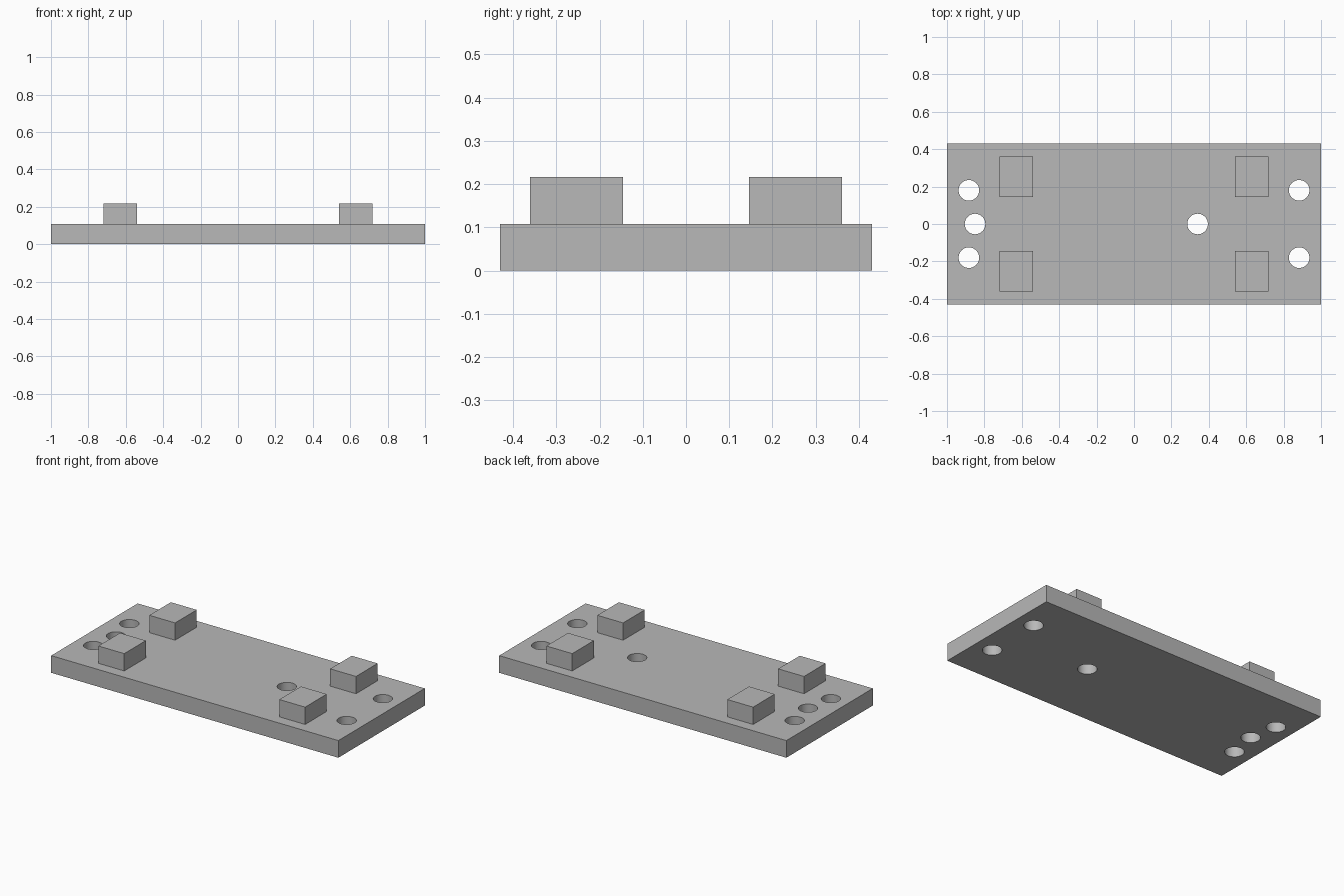
import bpy

cube = bpy.data.objects.get("Cube")
if cube:
    bpy.data.objects.remove(cube, do_unlink=True)

LENGTH, WIDTH, THICK = 2.0, 0.86, 0.108
BLOCK_SIZE = (0.18, 0.215, 0.109)
HOLE_RADIUS = 0.055

grey = bpy.data.materials.new("plain grey")
grey.use_nodes = True
colour = (0.48, 0.48, 0.48, 1)
grey.diffuse_color = colour
grey.node_tree.nodes["Principled BSDF"].inputs["Base Color"].default_value = colour


def box(name, size, centre):
    bpy.ops.mesh.primitive_cube_add(size=1, location=centre)
    obj = bpy.context.object
    obj.name = name
    obj.scale = size
    bpy.ops.object.transform_apply(location=False, rotation=False, scale=True)
    obj.data.materials.append(grey)
    return obj


def drill(target, x, y):
    """Cut a round through hole in the target."""
    bpy.ops.mesh.primitive_cylinder_add(
        vertices=48, radius=HOLE_RADIUS, depth=4 * THICK, location=(x, y, THICK / 2))
    cutter = bpy.context.object
    cutter.name = "hole_cutter"
    cutter.hide_render = True
    cutter.data.materials.append(grey)
    mod = target.modifiers.new("hole", "BOOLEAN")
    mod.operation = "DIFFERENCE"
    mod.solver = "EXACT"
    mod.object = cutter
    bpy.ops.object.select_all(action="DESELECT")
    bpy.context.view_layer.objects.active = target
    target.select_set(True)
    bpy.ops.object.modifier_apply(modifier=mod.name)
    bpy.data.objects.remove(cutter, do_unlink=True)


# Base plate with its holes
plate = box("base_plate", (LENGTH, WIDTH, THICK), (0, 0, THICK / 2))
holes = [(-0.85, 0), (0.34, 0)]
holes += [(sx * 0.883, sy * 0.18) for sx in (-1, 1) for sy in (-1, 1)]
for x, y in holes:
    drill(plate, x, y)
bpy.ops.object.shade_smooth_by_angle()

# Four raised blocks
for sx, side in ((-1, "right"), (1, "left")):
    for sy, end in ((-1, "front"), (1, "back")):
        box(f"{end}_{side}_block", BLOCK_SIZE,
            (sx * 0.63, sy * 0.253, THICK + BLOCK_SIZE[2] / 2))
